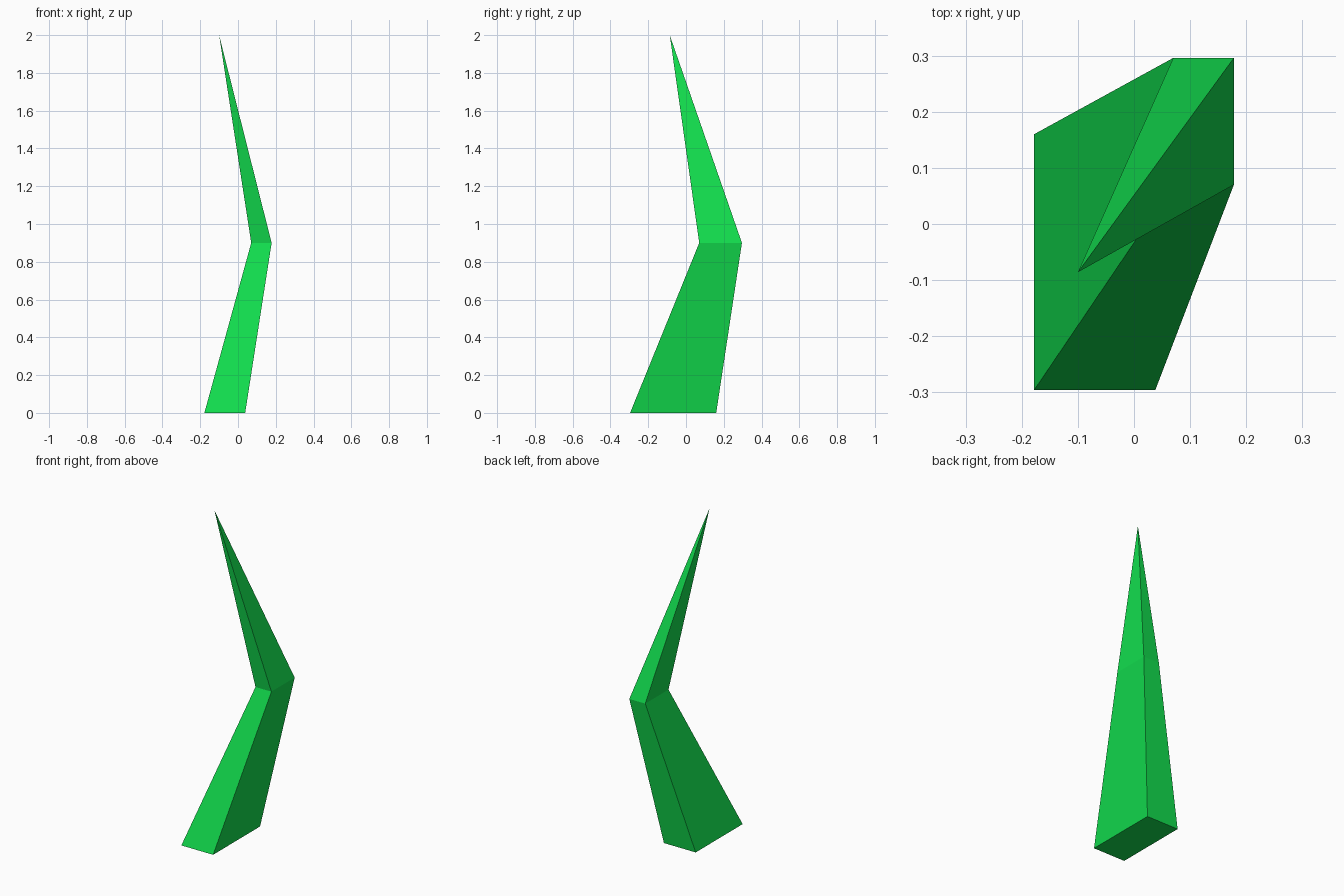
import bpy, bmesh

if "Cube" in bpy.data.objects:
    bpy.data.objects.remove(bpy.data.objects["Cube"])

# Rectangular cross-sections: x min, x max, y min, y max, z
SECTIONS = [(-0.178, 0.038, -0.296, 0.16, 0.0),
            (0.07, 0.178, 0.07, 0.296, 0.9)]
TIP = (-0.1, -0.086, 2.0)

bm = bmesh.new()


def ring(x0, x1, y0, y1, z):
    return [bm.verts.new((x, y, z))
            for x, y in ((x0, y0), (x1, y0), (x1, y1), (x0, y1))]


# Bent, tapering blade: closed base, four sides, pointed tip
base, bend = [ring(*s) for s in SECTIONS]
tip = bm.verts.new(TIP)
bm.faces.new(base[::-1])
for i in range(4):
    j = (i + 1) % 4
    bm.faces.new((base[i], base[j], bend[j], bend[i]))
    bm.faces.new((bend[i], bend[j], tip))
bmesh.ops.recalc_face_normals(bm, faces=bm.faces)

mesh = bpy.data.meshes.new("grass_blade")
bm.to_mesh(mesh)
bm.free()
blade = bpy.data.objects.new("grass_blade", mesh)
bpy.context.collection.objects.link(blade)

# Green material
green = bpy.data.materials.new("green")
green.diffuse_color = (0.006, 0.72, 0.075, 1)
green.use_nodes = True
green.node_tree.nodes["Principled BSDF"].inputs["Base Color"].default_value = green.diffuse_color
mesh.materials.append(green)
